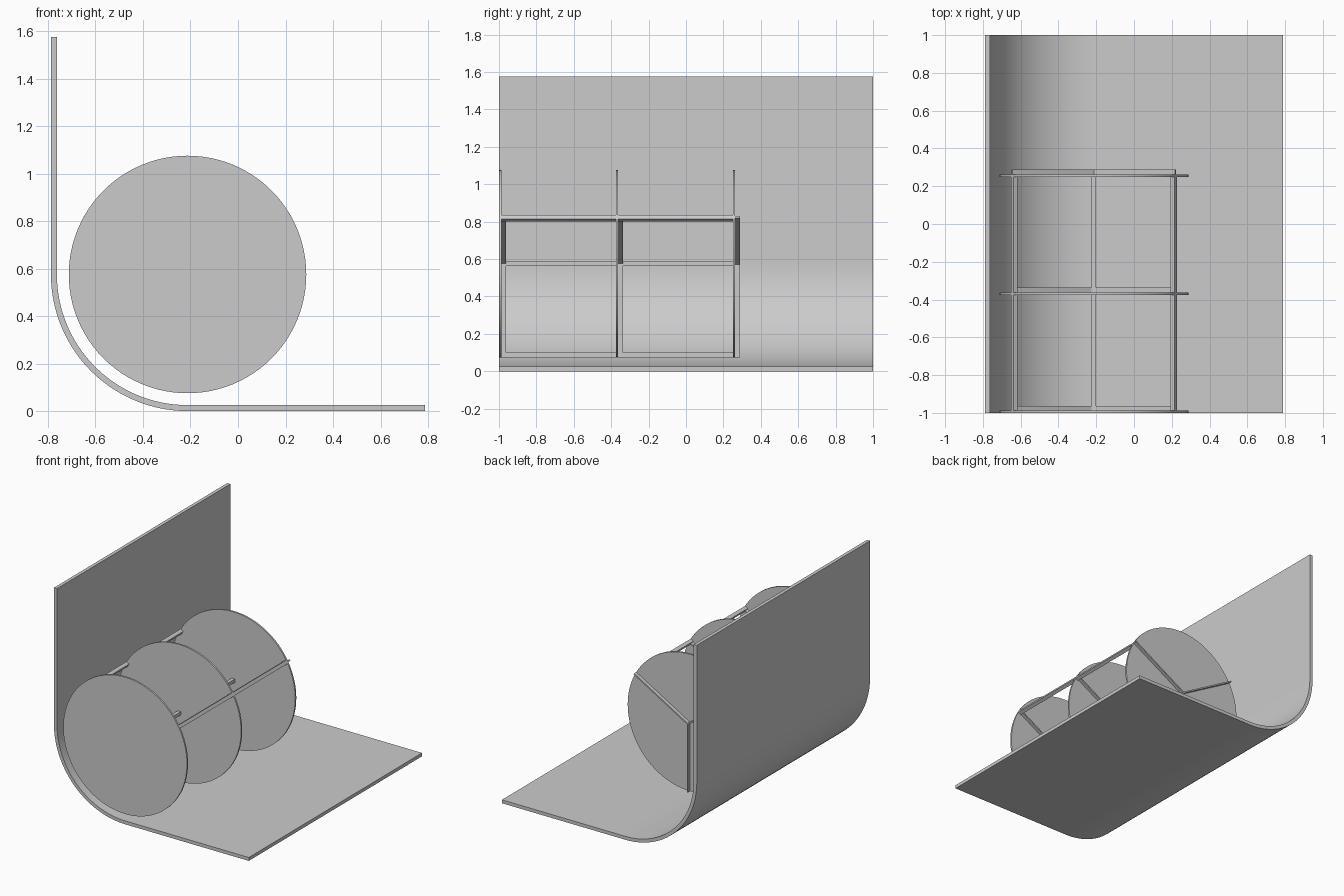
import bpy
import bmesh
from math import sin, cos, pi, radians
from mathutils import Matrix, Vector

cube = bpy.data.objects.get("Cube")
if cube:
    bpy.data.objects.remove(cube, do_unlink=True)

# Shared dimensions
CX, CZ = -0.2125, 0.575       # common axis of the discs and the bend
BEND, SHEET = 0.575, 0.025    # outer bend radius, sheet thickness
RADIUS, DISC = 0.5, 0.0125    # disc radius and thickness
BAR = 0.025                   # rail section and rib depth
RIB = 0.01                    # rib width
PITCH = 0.625                 # spacing of the discs
SPOKES = {"left": 30, "right": 150, "lower": 270}

grey = bpy.data.materials.new("plain grey")
grey.use_nodes = True
colour = (0.6, 0.6, 0.6, 1)
grey.diffuse_color = colour
grey.node_tree.nodes["Principled BSDF"].inputs["Base Color"].default_value = colour


def finish(name, bm, smooth=False):
    bmesh.ops.recalc_face_normals(bm, faces=bm.faces)
    mesh = bpy.data.meshes.new(name)
    bm.to_mesh(mesh)
    bm.free()
    mesh.materials.append(grey)
    obj = bpy.data.objects.new(name, mesh)
    bpy.context.collection.objects.link(obj)
    if smooth:
        bpy.ops.object.select_all(action="DESELECT")
        obj.select_set(True)
        bpy.context.view_layer.objects.active = obj
        bpy.ops.object.shade_smooth_by_angle(angle=radians(30))
    return obj


def extrude_profile(name, points, y0, y1, smooth=False):
    """Extrude a closed x-z outline along y."""
    bm = bmesh.new()
    face = bm.faces.new([bm.verts.new((x, y0, z)) for x, z in points])
    result = bmesh.ops.extrude_face_region(bm, geom=[face])
    verts = [v for v in result["geom"] if isinstance(v, bmesh.types.BMVert)]
    bmesh.ops.translate(bm, verts=verts, vec=(0, y1 - y0, 0))
    return finish(name, bm, smooth)


def spoke_box(name, angle, r0, r1, width, y0, y1):
    """Box from radius r0 to r1 at an angle about the axis."""
    bm = bmesh.new()
    bmesh.ops.create_cube(bm, size=1)
    size = Matrix.Diagonal((r1 - r0, y1 - y0, width, 1))
    shift = Matrix.Translation(((r0 + r1) / 2, (y0 + y1) / 2, 0))
    turn = Matrix.Rotation(-radians(angle), 4, "Y")
    place = Matrix.Translation(Vector((CX, 0, CZ)))
    bm.transform(place @ turn @ shift @ size)
    return finish(name, bm)


# Bent sheet: upright wall, quarter bend and floor
def sheet_side(radius, steps=32):
    bend = [(CX + radius * cos(pi + pi / 2 * i / steps),
             CZ + radius * sin(pi + pi / 2 * i / steps)) for i in range(steps + 1)]
    return [(CX - radius, CZ + 1)] + bend + [(CX + 1, CZ - radius)]


outline = sheet_side(BEND) + sheet_side(BEND - SHEET)[::-1]
extrude_profile("bent_sheet", outline, -1, 1, smooth=True)

# Discs, each with three ribs on its back
circle = [(CX + RADIUS * cos(2 * pi * i / 96), CZ + RADIUS * sin(2 * pi * i / 96))
          for i in range(96)]
for n, label in enumerate(("front", "middle", "back")):
    y = -1 + n * PITCH
    extrude_profile(label + "_disc", circle, y, y + DISC, smooth=True)
    for side, angle in SPOKES.items():
        spoke_box(f"{label}_{side}_rib", angle, 0, RADIUS, RIB, y + DISC, y + DISC + BAR)

# Rails joining the discs: three at the rim, one on the axis
start, end = -1 + DISC, -1 + 2 * PITCH
for side, angle in SPOKES.items():
    spoke_box(side + "_rail", angle, RADIUS - BAR, RADIUS, BAR, start, end)
spoke_box("centre_rail", 0, -BAR / 2, BAR / 2, BAR, start, end)
